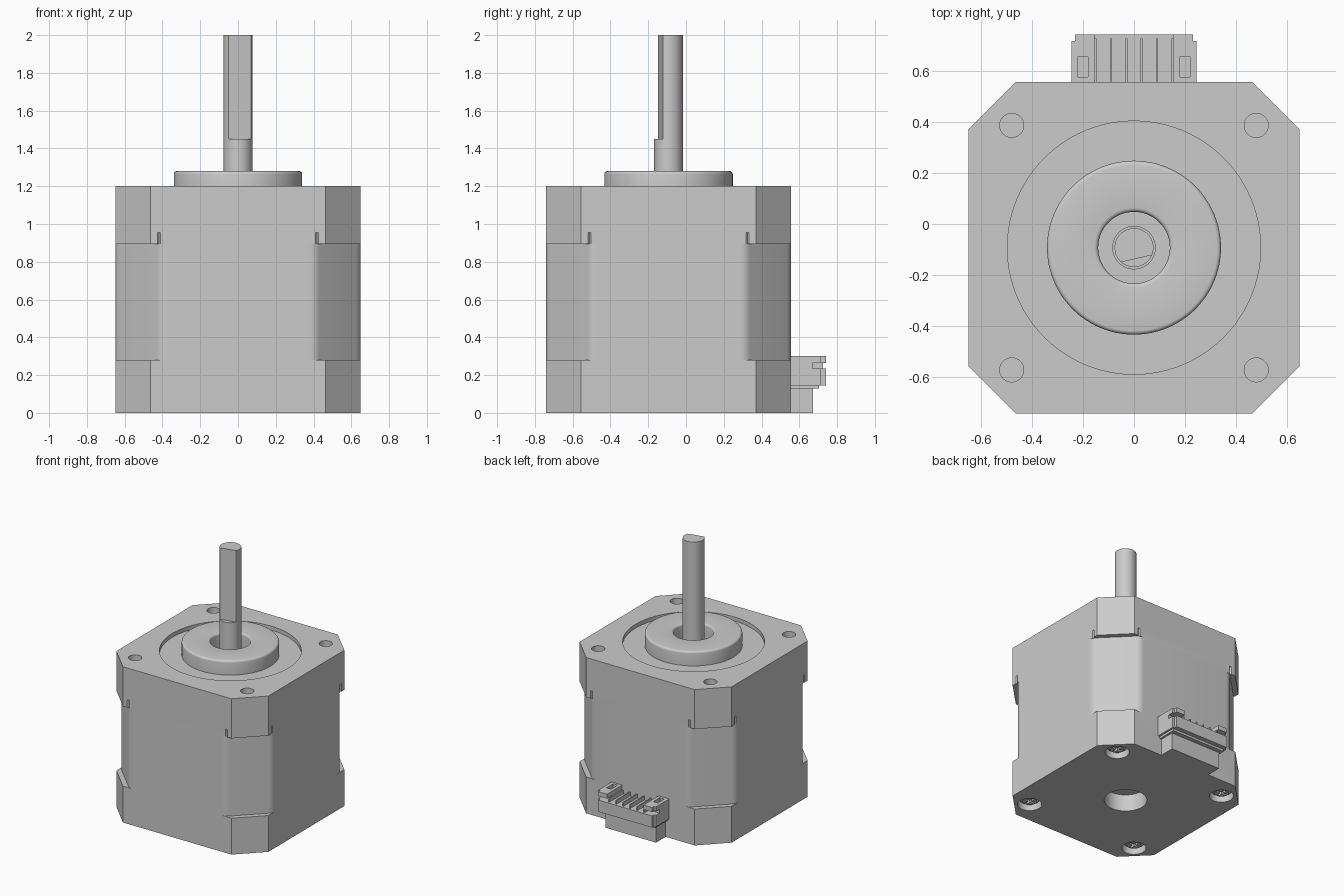
import bpy, bmesh
from math import radians, pi, cos, sin, sqrt
from mathutils import Matrix, Vector

if "Cube" in bpy.data.objects:
    bpy.data.objects.remove(bpy.data.objects["Cube"])

CY = -0.0925          # motor axis in y
H = 0.6475            # half width of the body
HOLE = 0.478          # bolt offset from the axis
AXIS = Vector((0, CY, 0))


def finish(name, bm):
    bmesh.ops.recalc_face_normals(bm, faces=bm.faces)
    me = bpy.data.meshes.new(name)
    bm.to_mesh(me)
    bm.free()
    ob = bpy.data.objects.new(name, me)
    bpy.context.collection.objects.link(ob)
    return ob


def prism(name, pts, z0, z1, turn=0):
    """Extrude a 2D outline around the motor axis."""
    bm = bmesh.new()
    f = bm.faces.new([bm.verts.new((x, y, z0)) for x, y in pts])
    r = bmesh.ops.extrude_face_region(bm, geom=[f])
    bmesh.ops.translate(bm, vec=(0, 0, z1 - z0),
                        verts=[v for v in r["geom"] if isinstance(v, bmesh.types.BMVert)])
    bm.transform(Matrix.Translation(AXIS) @ Matrix.Rotation(turn, 4, "Z"))
    return finish(name, bm)


def lathe(name, prof, x=0, y=0, steps=64):
    """Spin an (r, z) outline about a vertical axis at (x, y) from the motor axis."""
    bm = bmesh.new()
    vs = [bm.verts.new((r, 0, z)) for r, z in prof]
    es = [bm.edges.new((a, b)) for a, b in zip(vs, vs[1:])]
    if prof[0][0] > 0:
        es.append(bm.edges.new((vs[-1], vs[0])))
    bmesh.ops.spin(bm, geom=vs + es, cent=(0, 0, 0), axis=(0, 0, 1),
                   angle=2 * pi, steps=steps)
    bmesh.ops.remove_doubles(bm, verts=bm.verts, dist=1e-5)
    bm.transform(Matrix.Translation(AXIS + Vector((x, y, 0))))
    return finish(name, bm)


def cyl(name, r, z0, z1, x=0, y=0, steps=32):
    return lathe(name, [(0, z0), (r, z0), (r, z1), (0, z1)], x, y, steps)


def boxes(name, *dims):
    """One mesh of boxes given as (x0, x1, y0, y1, z0, z1)."""
    bm = bmesh.new()
    for x0, x1, y0, y1, z0, z1 in dims:
        m = Matrix.Translation(((x0 + x1) / 2, (y0 + y1) / 2, (z0 + z1) / 2))
        bmesh.ops.create_cube(bm, size=1, matrix=m @ Matrix.Diagonal(
            (x1 - x0, y1 - y0, z1 - z0, 1)))
    return finish(name, bm)


def cut(ob, *cutters):
    for c in cutters:
        c.hide_render = True
        mod = ob.modifiers.new("cut", "BOOLEAN")
        mod.operation, mod.solver, mod.object = "DIFFERENCE", "EXACT", c
        with bpy.context.temp_override(object=ob, active_object=ob):
            bpy.ops.object.modifier_apply(modifier=mod.name)
        bpy.data.objects.remove(c)


# Motor body: chamfered square
e = H - 0.185
body = prism("motor_body", [(H, e), (e, H), (-e, H), (-H, e),
                            (-H, -e), (-e, -H), (e, -H), (H, -e)], 0, 1.2)

# Deeper rounded corner cuts between the end caps, with relief slits above
m = 0.41
L, D, t = (H - m) / sqrt(2), (H + m) / sqrt(2), 0.03
side = []
for i in range(6):
    s = i / 5
    k = 0.7071 * t * s * s
    side.append((L - t * (1 - s) ** 2 + k, -k))
side.append((side[-1][0] + 0.1, side[-1][1] + 0.1))
slit = [(L - 0.012, 0), (L, 0), (L + 0.05, 0.05), (L - 0.012, 0.1)]
corner = side + [(0, 0.4)] + [(-u, v) for u, v in reversed(side)]
for q in range(4):
    a = radians(45 + 90 * q)
    cut(body, prism("corner_cutter", [(D + v, u) for u, v in corner], 0.28, 0.895, a))
    for sg in (1, -1):
        cut(body, prism("slit_cutter", [(D + v, sg * u) for u, v in slit], 0.88, 0.955, a))

# Round recess and bearing well in the top, round opening underneath
cut(body, lathe("recess_cutter", [(0, 1.13), (0.14, 1.13), (0.14, 1.17), (0.495, 1.17),
                                  (0.495, 1.3), (0, 1.3)], steps=96),
    cyl("rear_hole_cutter", 0.15, -0.1, 0.13, steps=48))

# Mounting holes above, screws in counterbores below
for sx in (1, -1):
    for sy in (1, -1):
        x, y = sx * HOLE, sy * HOLE
        cut(body, cyl("mount_hole_cutter", 0.047, 1.06, 1.3, x, y),
            cyl("counterbore_cutter", 0.085, -0.1, 0.06, x, y))
        screw = lathe("screw_head", [(0, 0.025), (0.05, 0.025), (0.07, 0.04),
                                     (0.07, 0.062), (0, 0.062)], x, y, 32)
        yc = CY + y
        cut(screw, boxes("slot_cutter", (x - 0.04, x + 0.04, yc - 0.009, yc + 0.009, 0, 0.05)),
            boxes("slot_cutter", (x - 0.009, x + 0.009, yc - 0.04, yc + 0.04, 0, 0.05)))

# Raised pilot ring with rounded rims
rim = [(0.016 * (1 - cos(i * pi / 8)), 0.016 * sin(i * pi / 8)) for i in range(5)]
lathe("pilot_ring", [(0.14, 1.17)] + [(0.14 + a, 1.264 + b) for a, b in rim]
      + [(0.34 - a, 1.264 + b) for a, b in reversed(rim)] + [(0.34, 1.17)], steps=96)

# Shaft with a flat, and its collar
cyl("shaft_collar", 0.085, 1.12, 1.16, steps=48)
shaft = cyl("shaft", 0.076, 1.12, 2.0, steps=64)
cut(shaft, prism("flat_cutter", [(-0.2, -0.044), (0.2, -0.044), (0.2, -0.2), (-0.2, -0.2)],
                 1.45, 2.1, radians(12.7)))

# Cable connector on the back
boxes("connector_base", (-0.215, 0.215, 0.54, 0.672, 0, 0.13))
boxes("connector_housing", (-0.23, 0.23, 0.54, 0.74, 0.145, 0.235),
      (-0.23, 0.23, 0.54, 0.705, 0.128, 0.145))
for sg in (1, -1):
    def bx(x0, x1, *r):
        return (*sorted((sg * x0, sg * x1)), *r)
    tower = boxes("connector_tower", bx(0.155, 0.23, 0.54, 0.74, 0.235, 0.3))
    cut(tower, boxes("notch_cutter", bx(0.1, 0.3, 0.67, 0.8, 0.23, 0.265)),
        boxes("window_cutter", bx(0.18, 0.218, 0.575, 0.655, 0.2, 0.4)))
    boxes("connector_side", bx(0.23, 0.245, 0.54, 0.67, 0.145, 0.3),
          bx(0.23, 0.245, 0.67, 0.715, 0.145, 0.235), bx(0.23, 0.245, 0.67, 0.715, 0.265, 0.3))
boxes("connector_pins", *[(x - 0.004, x + 0.004, 0.54, 0.725, 0.235, 0.265)
                          for x in [-0.15 + 0.06 * i for i in range(6)]])

# Smooth the round surfaces, keep edges sharp
bpy.ops.object.select_all(action="SELECT")
bpy.context.view_layer.objects.active = body
bpy.ops.object.shade_smooth_by_angle(angle=radians(30))
